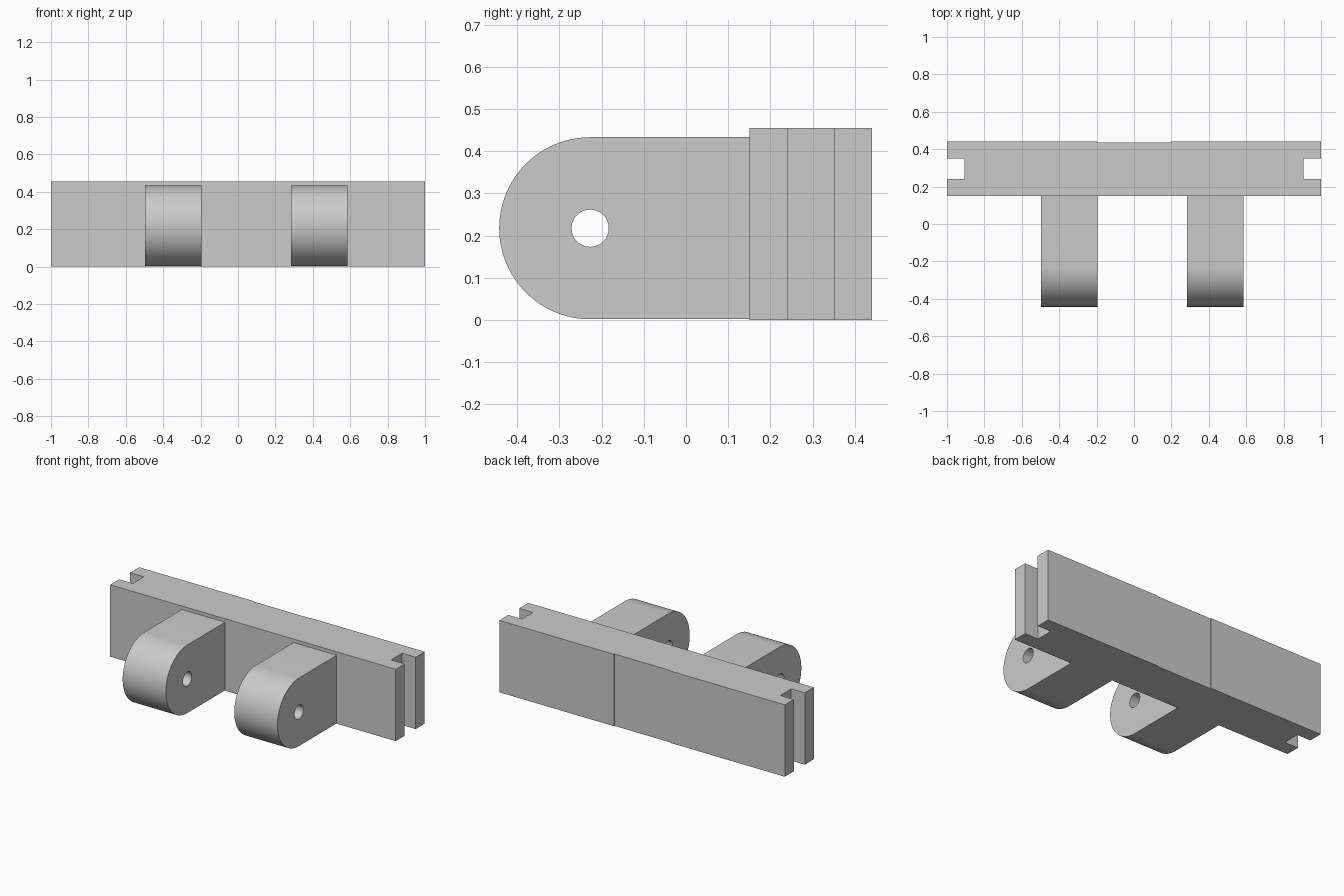
import bpy, bmesh
from math import cos, sin, pi
from mathutils import Vector

cube = bpy.data.objects.get("Cube")
if cube:
    bpy.data.objects.remove(cube, do_unlink=True)

grey = bpy.data.materials.new("light_grey")
grey.use_nodes = True
grey.diffuse_color = (0.6, 0.6, 0.6, 1)
grey.node_tree.nodes["Principled BSDF"].inputs["Base Color"].default_value = (0.6, 0.6, 0.6, 1)


def extrude_profile(name, points, offset):
    """Fill a closed outline and sweep it along the offset."""
    bm = bmesh.new()
    face = bm.faces.new([bm.verts.new(p) for p in points])
    swept = bmesh.ops.extrude_face_region(bm, geom=[face])["geom"]
    verts = [g for g in swept if isinstance(g, bmesh.types.BMVert)]
    bmesh.ops.translate(bm, verts=verts, vec=Vector(offset))
    bmesh.ops.recalc_face_normals(bm, faces=bm.faces)
    mesh = bpy.data.meshes.new(name)
    bm.to_mesh(mesh)
    bm.free()
    mesh.materials.append(grey)
    obj = bpy.data.objects.new(name, mesh)
    bpy.context.collection.objects.link(obj)
    return obj


# Back plate: slotted ends and a shallow recess across the middle of the back
FRONT, BACK, HEIGHT = 0.15, 0.44, 0.455
half = [(1, FRONT), (1, 0.24), (0.905, 0.24), (0.905, 0.35), (1, 0.35),
        (1, BACK), (0.197, BACK), (0.197, BACK - 0.005)]
outline = half + [(-x, y) for x, y in reversed(half)]
extrude_profile("back_plate", [(x, y, 0) for x, y in outline], (0, 0, HEIGHT))

# Hinge lugs: round nose with a pin hole through the nose centre
AXIS_Y, AXIS_Z, RADIUS, HOLE, WIDTH = -0.227, 0.2175, 0.2155, 0.044, 0.302


def arc(x, radius, start, end, steps):
    angles = [start + (end - start) * i / steps for i in range(steps + 1)]
    return [(x, AXIS_Y + radius * cos(a), AXIS_Z + radius * sin(a)) for a in angles]


for side, x in (("right", -0.498), ("left", 0.284)):
    nose = arc(x, RADIUS, pi / 2, 3 * pi / 2, 48)
    root = [(x, FRONT, AXIS_Z - RADIUS), (x, FRONT, AXIS_Z + RADIUS)]
    lug = extrude_profile(side + "_hinge_lug", nose + root, (WIDTH, 0, 0))
    cutter = extrude_profile(side + "_pin_hole_cutter",
                             arc(x - 0.05, HOLE, 0, 2 * pi, 48)[:-1], (WIDTH + 0.1, 0, 0))
    cut = lug.modifiers.new("pin_hole", "BOOLEAN")
    cut.operation, cut.solver, cut.object = "DIFFERENCE", "EXACT", cutter

    # Apply the cut, then shade the round surfaces smooth
    bpy.ops.object.select_all(action="DESELECT")
    bpy.context.view_layer.objects.active = lug
    lug.select_set(True)
    bpy.ops.object.modifier_apply(modifier=cut.name)
    bpy.data.objects.remove(cutter, do_unlink=True)
    bpy.ops.object.shade_smooth_by_angle(angle=pi / 6)
